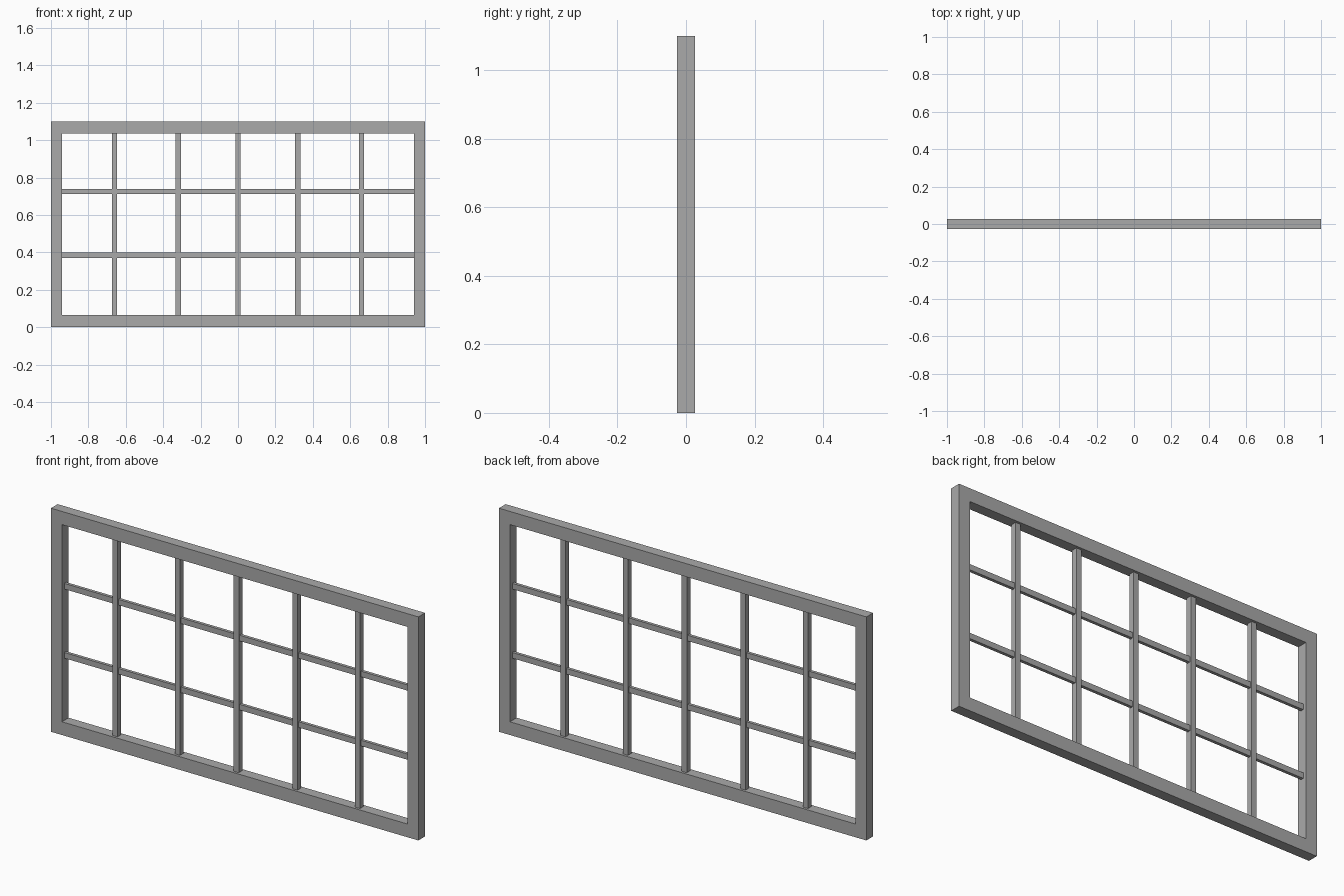
import bpy
import bmesh

if "Cube" in bpy.data.objects:
    bpy.data.objects.remove(bpy.data.objects["Cube"], do_unlink=True)

grey = bpy.data.materials.new("mid_grey")
grey.use_nodes = True
colour = (0.4, 0.4, 0.4, 1)
grey.diffuse_color = colour
grey.node_tree.nodes["Principled BSDF"].inputs["Base Color"].default_value = colour

WIDTH, HEIGHT, DEPTH = 2.0, 1.1, 0.052
SIDE, RAIL = 0.06, 0.065      # visible widths of the frame members
BAR = 0.028                   # visible width of the glazing bars


def finish(name, bm):
    bmesh.ops.recalc_face_normals(bm, faces=bm.faces)
    mesh = bpy.data.meshes.new(name)
    bm.to_mesh(mesh)
    bm.free()
    mesh.materials.append(grey)
    obj = bpy.data.objects.new(name, mesh)
    bpy.context.collection.objects.link(obj)
    return obj


def box(name, centre, size):
    bm = bmesh.new()
    bmesh.ops.create_cube(bm, size=1)
    bmesh.ops.scale(bm, vec=size, verts=bm.verts)
    bmesh.ops.translate(bm, vec=centre, verts=bm.verts)
    return finish(name, bm)


# Outer frame: one seamless ring, extruded through its depth
def rectangle(bm, half_x, low, high):
    return [bm.verts.new((x, -DEPTH / 2, z)) for x, z in
            ((-half_x, low), (half_x, low), (half_x, high), (-half_x, high))]


bm = bmesh.new()
outer = rectangle(bm, WIDTH / 2, 0, HEIGHT)
inner = rectangle(bm, WIDTH / 2 - SIDE, RAIL, HEIGHT - RAIL)
for i in range(4):
    j = (i + 1) % 4
    bm.faces.new((outer[i], outer[j], inner[j], inner[i]))
ring = bmesh.ops.extrude_face_region(bm, geom=bm.faces[:], use_keep_orig=True)
back = [v for v in ring["geom"] if isinstance(v, bmesh.types.BMVert)]
bmesh.ops.translate(bm, vec=(0, DEPTH, 0), verts=back)
finish("window_frame", bm)

# Upright glazing bars
for i, x in enumerate((-0.66, -0.32, 0, 0.32, 0.66)):
    box(f"upright_bar_{i + 1}", (x, 0, HEIGHT / 2), (BAR, BAR, HEIGHT - 2 * RAIL))

# Thinner cross bars
for name, z in (("lower", 0.385), ("upper", 0.725)):
    box(f"{name}_cross_bar", (0, 0, z), (WIDTH - 2 * SIDE, BAR * 0.55, BAR))
